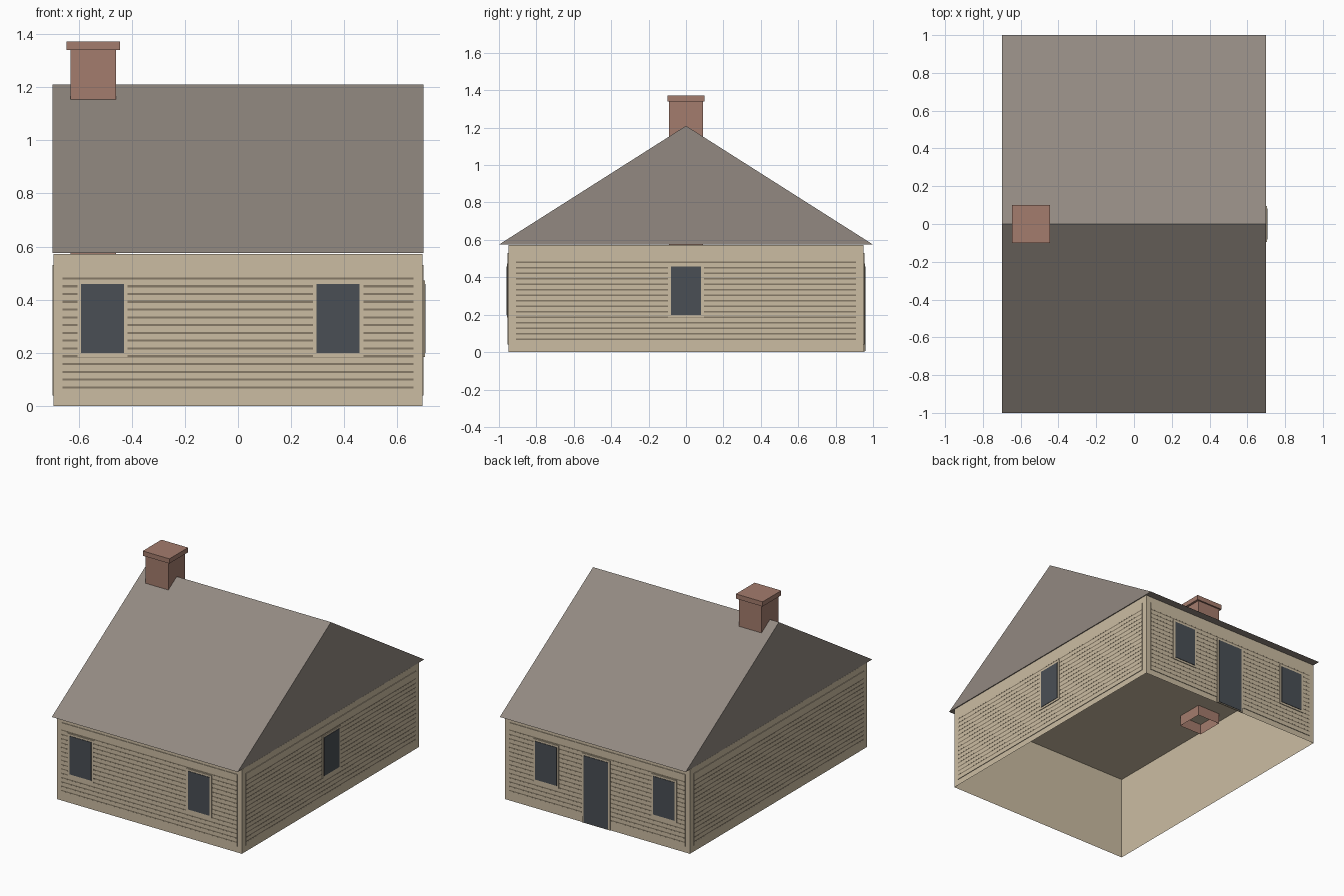
import bpy, bmesh, math
from mathutils import Matrix, Vector

if "Cube" in bpy.data.objects:
    bpy.data.objects.remove(bpy.data.objects["Cube"], do_unlink=True)


def material(name, rgb):
    lin = [((c / 255 + 0.055) / 1.055) ** 2.4 for c in rgb] + [1]
    m = bpy.data.materials.new(name)
    m.use_nodes = True
    m.diffuse_color = lin
    m.node_tree.nodes["Principled BSDF"].inputs["Base Color"].default_value = lin
    return m


BEIGE = material("beige_siding", (203, 188, 162))
GROOVE = material("groove_brown", (134, 122, 103))
ROOF = material("roof_grey_brown", (146, 137, 129))
BRICK = material("chimney_brick", (164, 124, 109))
GLASS = material("dark_glass", (74, 79, 85))

HALF_X, HALF_Y, EAVE = 0.695, 0.95, 0.575


def finish(name, bm, *mats, matrix=Matrix()):
    me = bpy.data.meshes.new(name)
    bm.transform(matrix)
    bm.to_mesh(me)
    bm.free()
    for m in mats:
        me.materials.append(m)
    ob = bpy.data.objects.new(name, me)
    bpy.context.scene.collection.objects.link(ob)
    return ob


def box(name, lo, hi, mat, matrix=Matrix(), open_bottom=False):
    lo, hi = Vector(lo), Vector(hi)
    bm = bmesh.new()
    bmesh.ops.create_cube(bm, size=1)
    for v in bm.verts:
        v.co = (lo + hi) / 2 + v.co * (hi - lo)
    if open_bottom:
        bm.normal_update()
        bmesh.ops.delete(bm, geom=[f for f in bm.faces if f.normal.z < -0.5], context="FACES")
    return finish(name, bm, mat, matrix=matrix)


def wall_matrix(turns, distance):
    # local x runs along the wall, -y points outward
    return Matrix.Rotation(turns * math.pi / 2, 4, "Z") @ Matrix.Translation((0, -distance, 0))


def siding(name, half, matrix):
    # raised panel with evenly spaced horizontal grooves
    d, step, g = 0.004, 0.0293, 0.004
    profile = [(0, 0.04), (-d, 0.04)]
    for i in range(15):
        z = 0.07 + i * step
        profile += [(-d, z - g), (0.0005 - d, z - g), (0.0005 - d, z + g), (-d, z + g)]
    profile += [(-d, 0.53), (0, 0.53)]
    bm = bmesh.new()
    rows = [[bm.verts.new((x, y, z)) for x in (-half, half)] for y, z in profile]
    for i, (a, b) in enumerate(zip(rows, rows[1:])):
        f = bm.faces.new((a[0], a[1], b[1], b[0]))
        # groove floors repeat every fourth strip
        f.material_index = int(i % 4 == 3 and 2 < i < len(rows) - 3)
    # panel ends
    for s in (0, 1):
        ends = [r[s] for r in rows]
        bm.faces.new(ends if s else ends[::-1])
    return finish(name, bm, BEIGE, GROOVE, matrix=matrix)


def opening(name, x, half, z0, z1, matrix, sill=0.014):
    # flat trim border round a dark pane
    t = 0.014
    box(name + "_trim", (x - half, -0.008, z0), (x + half, 0, z1), BEIGE, matrix)
    box(name + "_pane", (x - half + t, -0.011, z0 + sill), (x + half - t, -0.006, z1 - t), GLASS, matrix)


# Walls, open underneath
box("walls", (-HALF_X, -HALF_Y, 0), (HALF_X, HALF_Y, EAVE - 0.003), BEIGE, open_bottom=True)

front, right, back, left = (wall_matrix(i, d) for i, d in enumerate((HALF_Y, HALF_X, HALF_Y, HALF_X)))
for name, m, half in (("front", front, 0.66), ("right", right, 0.91),
                      ("back", back, 0.66), ("left", left, 0.91)):
    siding(name + "_siding", half, m)

# Windows and door
opening("front_window_a", -0.51, 0.095, 0.185, 0.473, front)
opening("front_window_b", 0.377, 0.095, 0.185, 0.473, front)
opening("side_window", 0, 0.095, 0.185, 0.473, right)
opening("back_window_a", -0.38, 0.095, 0.185, 0.473, back)
opening("back_window_b", 0.505, 0.095, 0.185, 0.473, back)
opening("back_door", -0.005, 0.105, 0.002, 0.473, back, sill=0.004)

# Gable roof prism
bm = bmesh.new()
ends = [[bm.verts.new((x, y, z)) for y, z in ((-1, EAVE), (1, EAVE), (0, 1.21))]
        for x in (-0.698, 0.698)]
bm.faces.new(ends[0][::-1])
bm.faces.new(ends[1])
for i in range(3):
    j = (i + 1) % 3
    bm.faces.new((ends[0][i], ends[0][j], ends[1][j], ends[1][i]))
bmesh.ops.recalc_face_normals(bm, faces=bm.faces)
finish("roof", bm, ROOF)

# Chimney, its hollow foot hanging below the ceiling
box("chimney_stack", (-0.63, -0.09, 0.5), (-0.46, 0.09, 1.34), BRICK, open_bottom=True)
box("chimney_cap", (-0.645, -0.1, 1.34), (-0.445, 0.1, 1.372), BRICK)
